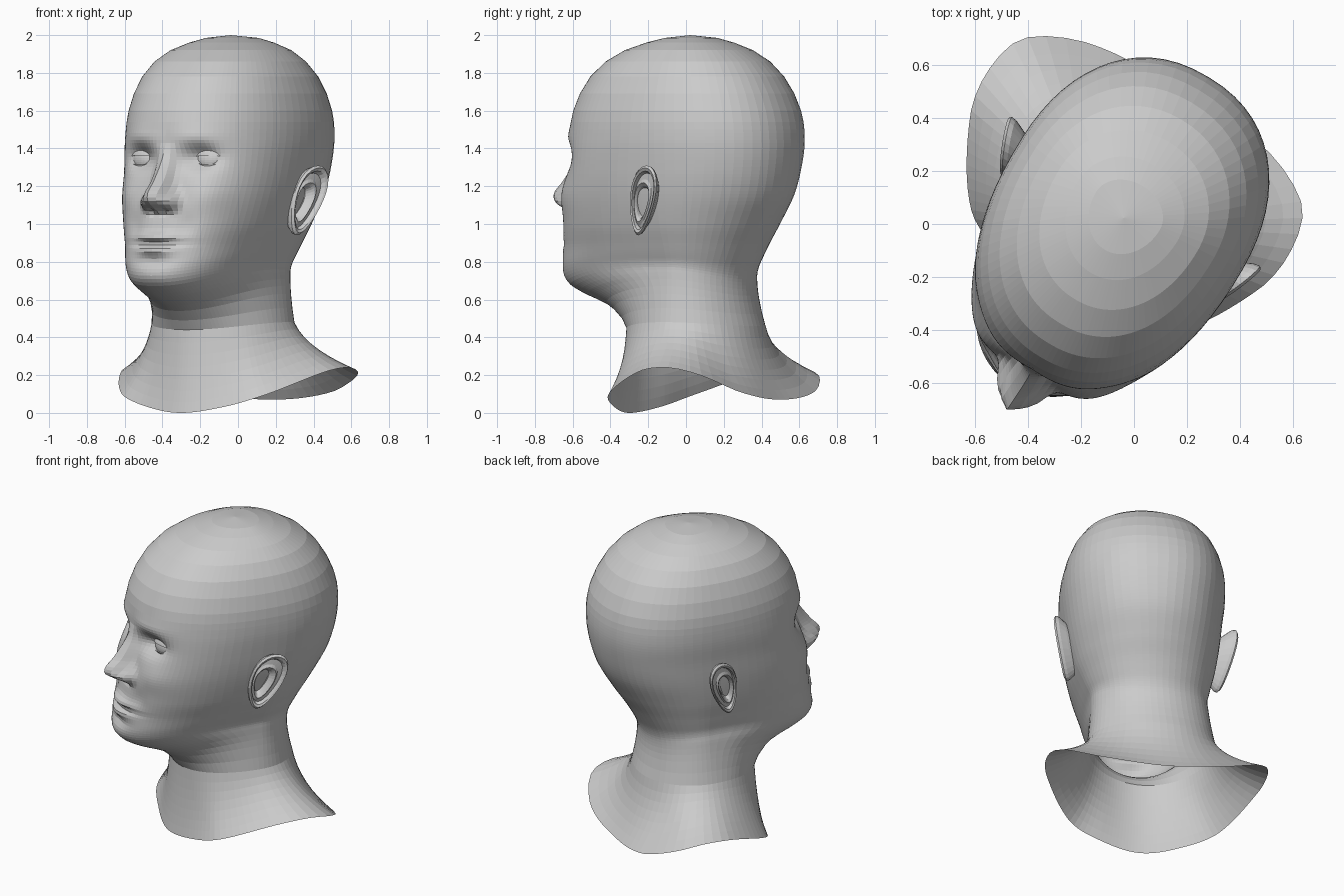
import bpy, bmesh
from math import sin, cos, pi, exp, atan2, radians, copysign
from mathutils import Matrix, Vector

if "Cube" in bpy.data.objects:
    bpy.data.objects.remove(bpy.data.objects["Cube"])

TURN = Matrix.Rotation(radians(-31), 4, 'Z')   # the whole bust is turned to its right
MID = -0.045                                   # symmetry plane of the skull
# Midline drifts sideways toward the neck: z, x
MIDLINE = [(2.0, MID), (1.4, MID), (1.25, -.046), (1.0, -.06), (.85, -.072), (.7, -.082), (.44, -.1)]


def curve(table, t):
    """Smooth (Hermite) interpolation of rows (key, values...)."""
    k = sorted(table)
    t = min(max(t, k[0][0]), k[-1][0])
    i = max(j for j in range(len(k) - 1) if k[j][0] <= t)

    def slope(j, c):
        a, b = k[max(j - 1, 0)], k[min(j + 1, len(k) - 1)]
        return (b[c] - a[c]) / (b[0] - a[0])
    h = k[i + 1][0] - k[i][0]
    s = (t - k[i][0]) / h
    return [(2*s**3 - 3*s*s + 1) * k[i][c] + (s**3 - 2*s*s + s) * h * slope(i, c)
            + (3*s*s - 2*s**3) * k[i + 1][c] + (s**3 - s*s) * h * slope(i + 1, c)
            for c in range(1, len(k[0]))]


def finish(bm, name):
    bmesh.ops.recalc_face_normals(bm, faces=bm.faces)
    bm.transform(TURN)
    me = bpy.data.meshes.new(name)
    bm.to_mesh(me)
    bm.free()
    ob = bpy.data.objects.new(name, me)
    bpy.context.collection.objects.link(ob)
    return ob


def bridge(bm, a, b):
    n = len(a)
    for i in range(n):
        bm.faces.new((a[i], a[(i + 1) % n], b[(i + 1) % n], b[i]))


def fan(bm, centre, ring):
    c = bm.verts.new(centre)
    for i in range(len(ring)):
        bm.faces.new((c, ring[i], ring[(i + 1) % len(ring)]))


# Head and neck sections: z, front y, back y, half width, front and back squareness
SECTIONS = [
    (1.985, -.14, .14, .14, 2.0, 2.0), (1.94, -.31, .29, .27, 2.1, 2.05),
    (1.86, -.465, .43, .37, 2.2, 2.1), (1.75, -.575, .525, .435, 2.2, 2.2),
    (1.6, -.65, .597, .478, 2.2, 2.25), (1.45, -.667, .62, .485, 2.3, 2.25),
    (1.3, -.67, .607, .47, 2.5, 2.2), (1.15, -.692, .565, .45, 2.6, 2.1),
    (1.0, -.72, .48, .418, 2.6, 2.0), (.88, -.733, .405, .383, 2.6, 2.0),
    (.76, -.75, .35, .358, 2.55, 2.0), (.68, -.72, .325, .35, 2.45, 2.0),
    (.63, -.64, .318, .353, 2.3, 2.0), (.57, -.50, .32, .358, 2.1, 2.0),
    (.50, -.41, .335, .37, 2.0, 2.0), (.44, -.365, .355, .385, 2.0, 2.0)]
BASE = .44
# Cut edge over the shoulders: angle from front, x, y, z
RIM = [(-.52, -.25, -.36, .035), (0, 0, -.41, 0), (.52, .25, -.36, .035),
       (.91, .45, -.27, .10), (1.49, .635, .03, .22), (1.79, .665, .22, .24),
       (2.07, .61, .39, .20), (2.44, .38, .50, .11), (pi, 0, .52, .07),
       (3.84, -.38, .50, .11)]
# Nose ridge: z, projection, half width
NOSE = [(1.43, 0, .05), (1.37, .025, .045), (1.30, .065, .048), (1.22, .115, .055),
        (1.165, .155, .068), (1.12, .14, .074), (1.08, .06, .072), (1.05, 0, .07)]
# Face relief: x, z, x spread, z spread, height
RELIEF = [
    (.18, 1.35, .09, .06, -.075),     # eye sockets
    (.17, 1.465, .13, .045, .012),    # brows
    (.25, 1.15, .10, .09, .022),      # cheekbones
    (.15, .99, .05, .07, -.014),      # cheek folds
    (.082, 1.115, .03, .038, .05),    # nostril wings
    (.04, 1.068, .022, .016, -.03),   # nostrils
    (0, .93, .115, .028, .034),       # upper lip
    (0, .862, .10, .028, .034),       # lower lip
    (0, .896, .14, .012, -.024),      # mouth line
    (0, .80, .10, .025, -.012),       # chin crease
    (0, .72, .12, .055, .015)]        # chin


def relief(x, z):
    x = abs(x)
    d = sum(h * exp(-((x - cx) / sx)**2 - ((z - cz) / sz)**2)
            for cx, cz, sx, sz, h in RELIEF)
    if 1.05 < z < 1.43:
        amp, w = curve(NOSE, z)
        d += amp * exp(-(x / w)**2.5)
    return d


def section_point(z, th):
    front, back, hw, n, m = curve(SECTIONS, z)
    yc, s, c = .03, sin(th), cos(th)
    if c > 0:
        x = copysign(abs(s)**(2 / n), s) * hw
        y = yc + (front - yc) * c**(2 / n)
        y -= relief(x, z) * min(1, c * 2.5)
    else:
        x = copysign(abs(s)**(2 / m), s) * hw
        y = yc + (back - yc) * abs(c)**(2 / m)
    # jaw line climbs from the chin to the ear
    rise = .11 * exp(-((z - .62) / .18)**2) * (1 - c * c * (1 if c > 0 else .5))
    return Vector((x + curve(MIDLINE, z)[0], y, z + rise))


# Head: one lofted skin, denser around the face, open at the cut edge
COLS = 84
us = [2 * pi * i / COLS - pi for i in range(COLS)]
angles = [u - .45 * sin(u) for u in us]
levels = [1.985, 1.96, 1.92, 1.86, 1.78, 1.69, 1.6, 1.54]
levels += [1.5 - .018 * i for i in range(51)] + [.57, .54, .49, BASE]
bm = bmesh.new()
rings = [[bm.verts.new(section_point(z, th)) for th in angles] for z in levels]
for k in range(1, 8):
    t = k / 7
    ring = []
    for th in angles:
        p0 = section_point(BASE, th)
        x, y, z = curve(RIM, abs(th))
        p2 = Vector((copysign(x, th) - .105, y, z))
        p1 = p0.lerp(p2, .2)
        p1.z = p0.z + (p2.z - p0.z) * .55
        ring.append(bm.verts.new(p0 * (1 - t)**2 + p1 * 2 * t * (1 - t) + p2 * t * t))
    rings.append(ring)
fan(bm, (MID, 0, 2.0), rings[0])
for a, b in zip(rings, rings[1:]):
    bridge(bm, a, b)
finish(bm, "head_and_neck")

# Ears: nested outlines (scale, outward offset) from the root over the helix to the hollow
EAR = [(.55, -.09), (.80, -.03), (.97, .005), (1.0, .024), (.93, .036), (.84, .03),
       (.78, .008), (.66, .012), (.56, .022), (.47, .008), (.38, -.024), (.2, -.03)]


def ear_point(side, a, scale, out):
    z = .185 * sin(a) * scale
    y = .095 * cos(a) * scale * (1 + .28 * sin(a))
    if scale < .7:                                   # hollow sits low and forward
        z, y = z - .01, y - .012
    x = .468 + .36 * y + .2 * z + out
    return (-.057 + side * x, -.008 + y + .26 * z, 1.125 + z)


for side, label in ((1, "left"), (-1, "right")):
    bm = bmesh.new()
    loops = [[bm.verts.new(ear_point(side, 2 * pi * i / 28, s, o)) for i in range(28)]
             for s, o in EAR]
    for a, b in zip(loops, loops[1:]):
        bridge(bm, a, b)
    fan(bm, ear_point(side, 0, 0, -.03), loops[-1])
    finish(bm, label + "_ear")

    # Eyeball, and lids as a slightly larger ball with an almond opening
    for part, radius in (("eyeball", .083), ("eyelids", .091)):
        bm = bmesh.new()
        bmesh.ops.create_uvsphere(bm, u_segments=48, v_segments=16, radius=radius)
        bm.transform(Matrix.Rotation(pi / 2, 4, 'Y'))
        if part == "eyelids":
            gap = [f for f in bm.faces
                   if -.24 < atan2(f.calc_center_median().z, -f.calc_center_median().y) < .24]
            bmesh.ops.delete(bm, geom=gap, context='FACES')
        bm.transform(Matrix.Translation((MID + side * .195, -.508, 1.34))
                     @ Matrix.Rotation(side * .25, 4, 'Z')
                     @ Matrix.Diagonal((1.2, 1, 1, 1)))
        finish(bm, label + "_" + part)
